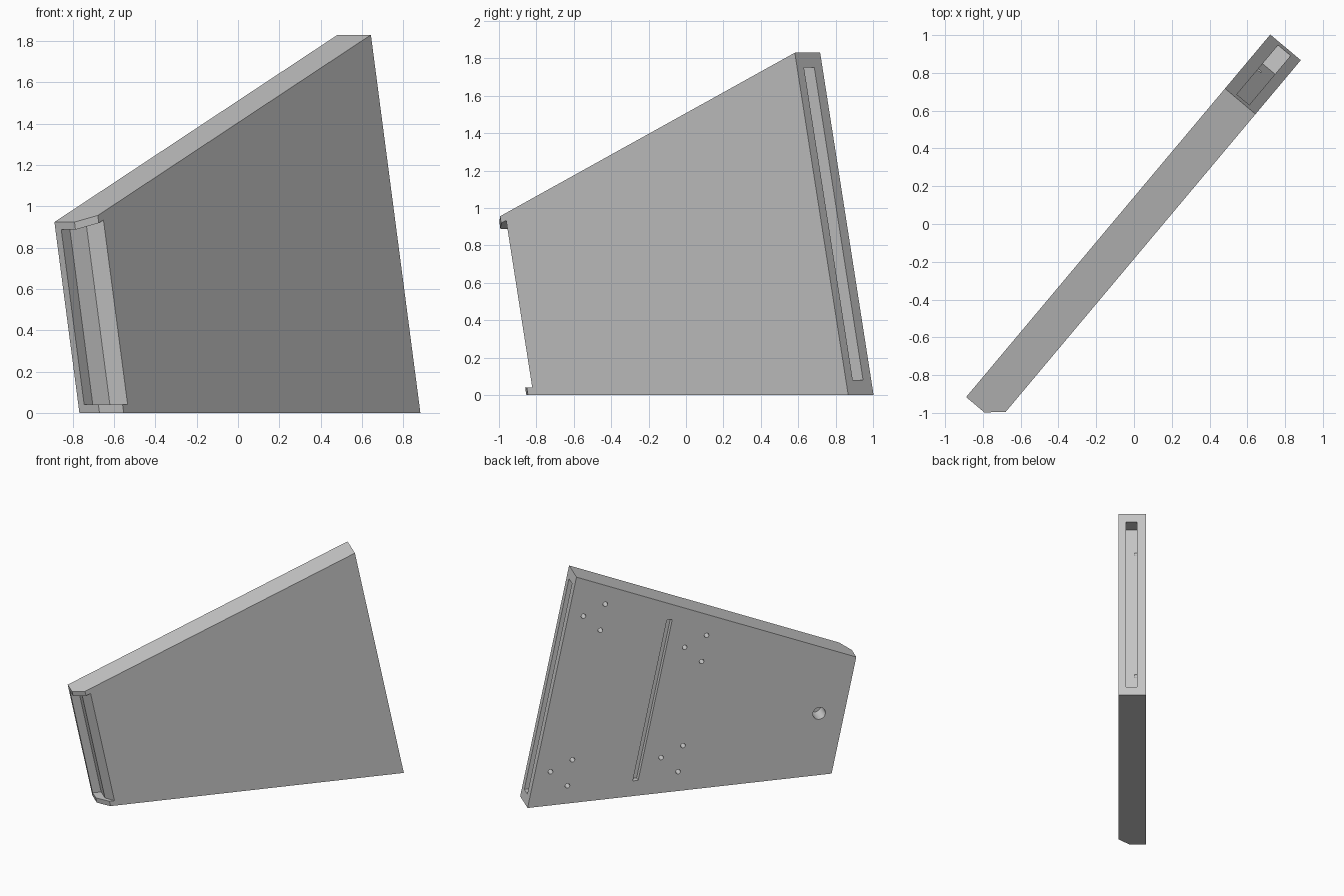
import bpy
import math
from mathutils import Vector
import bmesh

if "Cube" in bpy.data.objects:
    bpy.data.objects.remove(bpy.data.objects["Cube"], do_unlink=True)

# Panel frame: s runs along the panel, d through its thickness, z up
ANGLE = math.radians(50)
ALONG = Vector((math.cos(ANGLE), math.sin(ANGLE), 0))
THROUGH = Vector((math.sin(ANGLE), -math.cos(ANGLE), 0))
LEAN = 0.2037            # both ends lean by this much per unit of height
PITCH, RIDGE = 0.425, 1.465   # slope and offset of the top edge
INNER, OUTER = -0.092, 0.119  # the two broad faces

grey = bpy.data.materials.new("light_grey")
grey.use_nodes = True
grey.diffuse_color = (0.58, 0.58, 0.58, 1)
grey.node_tree.nodes["Principled BSDF"].inputs["Base Color"].default_value = grey.diffuse_color


def solid(name, ring_a, ring_b):
    """Close two matching rings of (s, d, z) points into a solid."""
    bm = bmesh.new()
    rings = [[bm.verts.new(ALONG * s + THROUGH * d + Vector((0, 0, z)))
              for s, d, z in ring] for ring in (ring_a, ring_b)]
    a, b = rings
    bm.faces.new(a)
    bm.faces.new(b)
    for i in range(len(a)):
        j = (i + 1) % len(a)
        bm.faces.new((a[i], a[j], b[j], b[i]))
    bmesh.ops.recalc_face_normals(bm, faces=bm.faces)
    mesh = bpy.data.meshes.new(name)
    bm.to_mesh(mesh)
    bm.free()
    mesh.materials.append(grey)
    obj = bpy.data.objects.new(name, mesh)
    bpy.context.collection.objects.link(obj)
    return obj


def leaning(name, profile, low, high=None, drop=0):
    """Extrude an (s, d) profile upward along the lean, to a level or the pitched top."""
    def point(s, d, z):
        return (s - LEAN * z, d, z)

    def top(s):
        return high or (RIDGE - drop + PITCH * s) / (1 + PITCH * LEAN)
    return solid(name, [point(s, d, low) for s, d in profile],
                 [point(s, d, top(s)) for s, d in profile])


def box(s0, s1, d0, d1):
    return [(s0, d0), (s1, d0), (s1, d1), (s0, d1)]


def bore(s, z, radius, depth, sides=24):
    """Round cutter entering the inner face."""
    turns = [2 * math.pi * i / sides for i in range(sides)]
    rings = [[(s + radius * math.cos(t), d, z + radius * math.sin(t)) for t in turns]
             for d in (INNER - 0.03, INNER + depth)]
    return solid("bore_cutter", *rings)


# Side panel with one chamfered front corner
panel = leaning("side_panel", [(1.232, INNER), (1.232, OUTER), (-1.003, OUTER),
                               (-1.085, 0.035), (-1.085, INNER)], 0)

# Front rebate, back groove and inner slot
cutters = [
    leaning("front_rebate_cutter", [(-1.3, -0.055), (-1.02, -0.055), (-1.02, 0.053),
                                    (-0.9, 0.197), (-1.3, 0.197)], 0.04, drop=0.04),
    leaning("back_groove_cutter", box(1.104, 1.35, -0.024, 0.062), 0.08, 1.75),
    leaning("inner_slot_cutter", box(0.414, 0.455, INNER - 0.05, INNER + 0.045), 0.123, 1.40),
]

# Screw holes in groups of three, and the large round hole
for s, z in ((0.639, 1.583), (0.89, 0.35), (-0.132, 1.237), (0.047, 0.363)):
    for ds, dz in ((0, 0), (0.167, -0.077), (0.038, -0.207)):
        cutters.append(bore(s + ds, z + dz, 0.018, 0.09))
cutters.append(bore(-0.99, 0.5, 0.048, 0.13, 32))

# Cut everything out of the panel
bpy.ops.object.select_all(action="DESELECT")
bpy.context.view_layer.objects.active = panel
panel.select_set(True)
for cutter in cutters:
    cutter.hide_render = True
    mod = panel.modifiers.new("cut", "BOOLEAN")
    mod.operation = "DIFFERENCE"
    mod.solver = "EXACT"
    mod.object = cutter
    bpy.ops.object.modifier_apply(modifier=mod.name)
    bpy.data.objects.remove(cutter, do_unlink=True)

bpy.ops.object.shade_smooth_by_angle(angle=math.radians(25))
